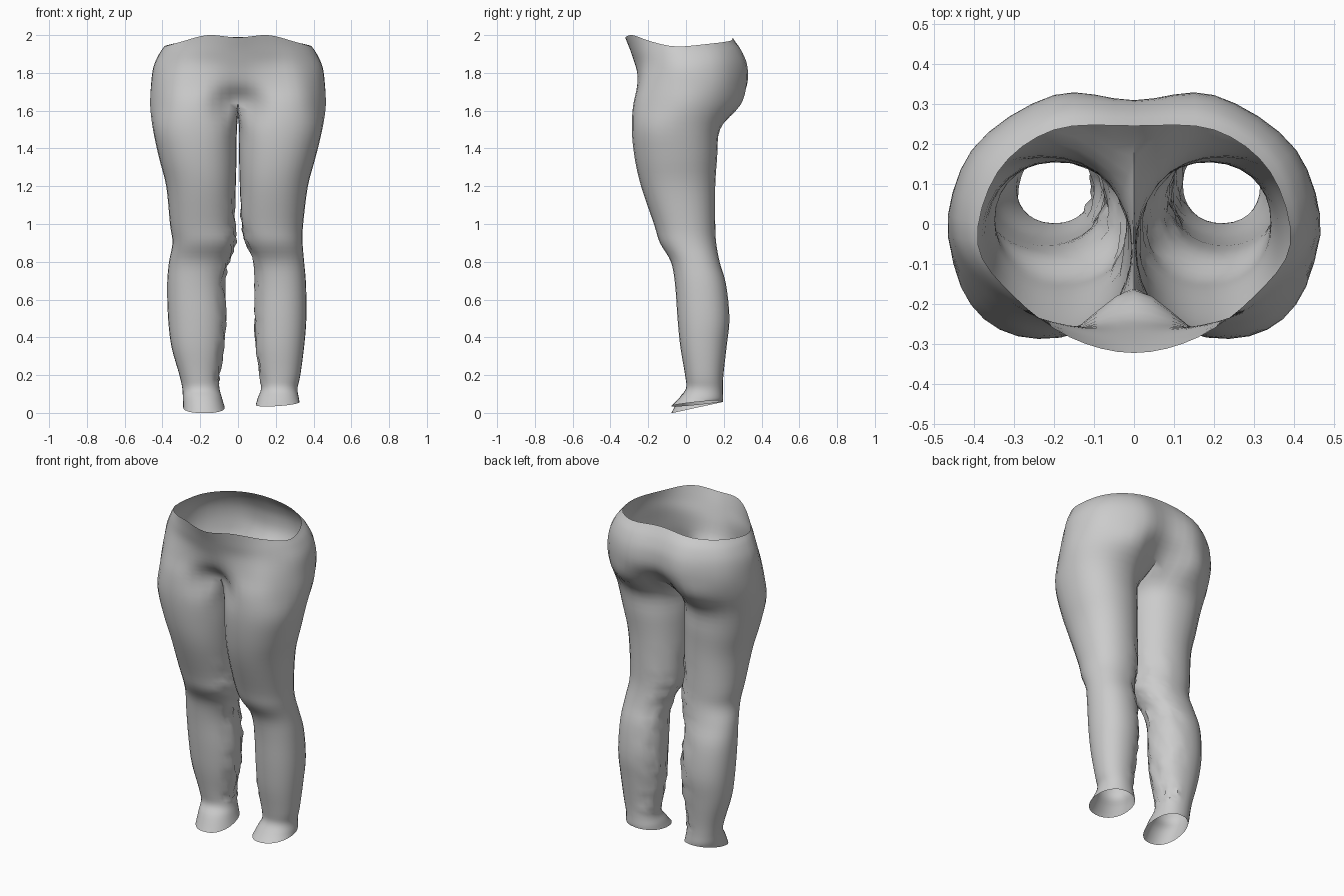
import bpy, bmesh, random
from math import sin, cos, radians, copysign
from mathutils import Vector

if "Cube" in bpy.data.objects:
    bpy.data.objects.remove(bpy.data.objects["Cube"])

random.seed(4)
OUT, INN, SUB = 24, 5, 4          # outer segments, inner-thigh points, steps per level
N = OUT + 1 + INN

# Half sections of the seat, front middle -> hip -> back middle (x, y, z)
SEAT = [
    [(0, -.322, 1.987), (.16, -.283, 2.0), (.30, -.18, 1.965), (.39, -.05, 1.94),
     (.34, .13, 1.955), (.2, .235, 1.97), (0, .245, 1.99)],
    [(0, -.295, 1.92), (.16, -.268, 1.92), (.315, -.185, 1.91), (.415, -.04, 1.90),
     (.37, .16, 1.91), (.2, .282, 1.92), (0, .285, 1.92)],
    [(0, -.268, 1.84), (.16, -.254, 1.84), (.325, -.195, 1.84), (.445, -.035, 1.83),
     (.395, .18, 1.84), (.2, .316, 1.84), (0, .308, 1.84)],
    [(0, -.235, 1.74), (.17, -.258, 1.74), (.345, -.215, 1.74), (.458, -.03, 1.74),
     (.405, .185, 1.74), (.2, .32, 1.74), (0, .295, 1.74)],
    [(0, -.165, 1.64), (.18, -.275, 1.63), (.36, -.235, 1.63), (.465, -.03, 1.63),
     (.40, .165, 1.63), (.21, .288, 1.63), (0, .20, 1.63)],
]
# Leg sections: z, front y, back y, then inner/outer x of the +x leg and the -x leg
LEGS = [
    (1.50, -.287, .18, .006, .446, .006, .45),
    (1.35, -.272, .165, .006, .41, .008, .418),
    (1.20, -.238, .155, .01, .37, .012, .38),
    (1.00, -.17, .155, .018, .345, .018, .36),
    (.90, -.138, .16, .04, .342, .012, .347),
    (.80, -.08, .178, .08, .35, .045, .365),
    (.68, -.058, .212, .09, .36, .072, .375),
    (.50, -.045, .23, .088, .362, .065, .37),
    (.35, -.03, .215, .095, .35, .075, .352),
    (.20, -.005, .198, .115, .33, .10, .31),
    (.13, .0, .195, .122, .315, .098, .295),
    (.08, -.035, .197, .105, .322, .085, .292),
    (.03, -.078, .196, .094, .326, .07, .29),
]


def catmull(pts, steps, first=None, last=None):
    """Smooth curve through pts; optional phantom end points."""
    p = [Vector(q) for q in pts]
    ext = [Vector(first) if first else 2 * p[0] - p[1]] + p + \
          [Vector(last) if last else 2 * p[-1] - p[-2]]
    res = []
    for i in range(1, len(ext) - 2):
        a, b, c, d = ext[i - 1:i + 3]
        for k in range(steps):
            t = k / steps
            res.append(.5 * (2 * b + (c - a) * t + (2 * a - 5 * b + 4 * c - d) * t * t
                             + (3 * b - a - 3 * c + d) * t ** 3))
    return res + [p[-1]]


def flip(p):
    return (-p[0], p[1], p[2])


def leg_ring(row, side):
    z, yf, yb = row[:3]
    xi, xo = row[3:5] if side > 0 else row[5:7]
    ring = []
    for i in range(N):
        a = radians(30 + 12.5 * i if i <= OUT else 330 + 10 * (i - OUT))
        c, s = cos(a), sin(a)
        c, s = (copysign(abs(v) ** .92, v) for v in (c, s))
        zz = z
        if row is LEGS[-1]:       # tilted hem, lower on the -x leg
            zz = (.05 - .014 * s - .008 * c) if side > 0 else (.028 - .03 * s)
        ring.append(Vector(((xi + xo) / 2 - c * (xo - xi) / 2,
                            (yf + yb) / 2 - s * (yb - yf) / 2, zz)))
    return ring


def half(bm, side):
    """Seat half and leg as one column-by-column loft."""
    arcs = [catmull(r, OUT // 6, flip(r[1]), flip(r[-2])) for r in SEAT]
    legs = [leg_ring(r, side) for r in LEGS]
    front, back = arcs[-1][0], arcs[-1][-1]
    cols = []
    for i in range(N):
        if i <= OUT:
            ctrl, skip = [a[i] for a in arcs], 0
        else:                     # crotch seam under the middle
            t = (i - OUT) / (INN + 1)
            p = back.lerp(front, t)
            p.z -= .28 * t * (1 - t)
            ctrl, skip = [p], (len(arcs) - 1) * SUB
        col = [None] * skip
        for j, p in enumerate(catmull(ctrl + [g[i] for g in legs], SUB)):
            if j + skip > (len(arcs) - 1) * SUB:
                p.x = max(p.x, .003)
                # creased cloth along the inner and back calf
                if (i >= OUT - 3 or i < 1) and .15 < p.z < 1.1:
                    amp = .009 if side < 0 else .006
                    p.x = max(.003, p.x + random.uniform(-amp, amp))
                    p.y += random.uniform(-amp, amp) * .6
            elif i in (0, OUT):
                p.x = 0
            p.z = max(p.z, 0)
            col.append(bm.verts.new((p.x * side, p.y, p.z)))
        cols.append(col)
    for i in range(N):
        c, d = cols[i], cols[(i + 1) % N]
        for j in range(len(c) - 1):
            q = [c[j], c[j + 1], d[j + 1], d[j]]
            if None not in q:
                bm.faces.new(q if side > 0 else q[::-1])


# Trousers: open shell with two legs joined along the middle
bm = bmesh.new()
half(bm, 1)
half(bm, -1)
bmesh.ops.remove_doubles(bm, verts=bm.verts, dist=.0008)
bmesh.ops.recalc_face_normals(bm, faces=bm.faces)
# make sure the cloth faces outward at the hip
hip = max(bm.faces, key=lambda f: f.calc_center_median().x)
if hip.normal.x < 0:
    bmesh.ops.reverse_faces(bm, faces=bm.faces)
mesh = bpy.data.meshes.new("trousers")
bm.to_mesh(mesh)
bm.free()
trousers = bpy.data.objects.new("trousers", mesh)
bpy.context.collection.objects.link(trousers)
bpy.context.view_layer.objects.active = trousers
trousers.select_set(True)
bpy.ops.object.shade_smooth_by_angle(angle=radians(50))
